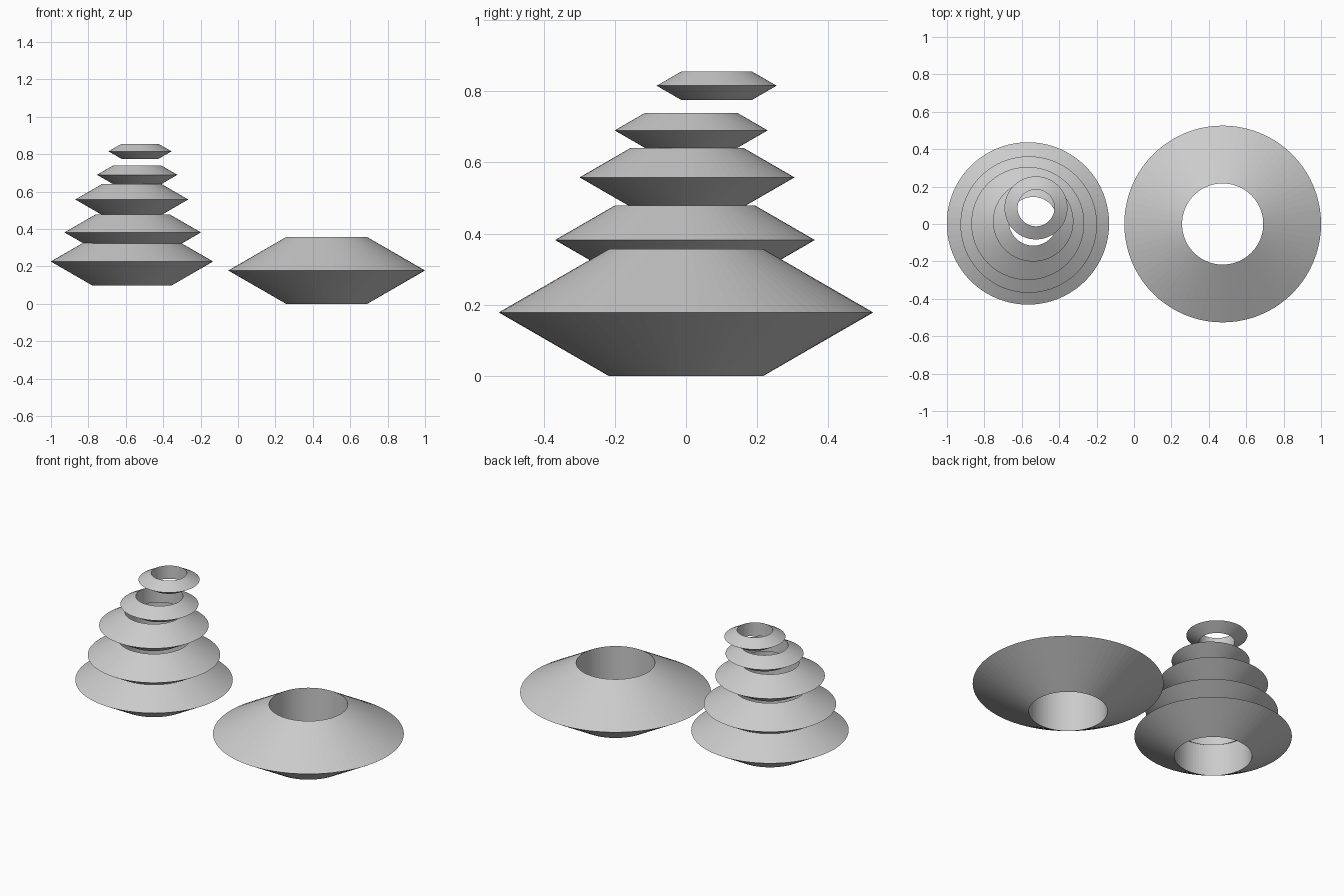
import bpy

if "Cube" in bpy.data.objects:
    bpy.data.objects.remove(bpy.data.objects["Cube"])

# Each ring is a torus with a triangular section: sharp outer rim, straight inner bore
def ring(name, centre, outer, bore):
    tube = (outer - bore) / 1.5
    bpy.ops.mesh.primitive_torus_add(
        major_segments=80, minor_segments=3,
        major_radius=outer - tube, minor_radius=tube, location=centre)
    obj = bpy.context.object
    obj.name = name
    bpy.ops.object.shade_flat()
    return obj

# Large ring resting on the ground
ring("large_ring", (0.474, 0, 0.1785), 0.526, 0.217)

# Stack of shrinking rings, bottom to top: centre, outer radius, bore radius
stack = [
    ((-0.567, 0.003, 0.2265), 0.434, 0.214),
    ((-0.563, -0.003, 0.382), 0.365, 0.197),
    ((-0.568, 0.003, 0.558), 0.302, 0.160),
    ((-0.539, 0.0145, 0.690), 0.215, 0.130),
    ((-0.524, 0.086, 0.8155), 0.1685, 0.0985),
]
for i, (centre, outer, bore) in enumerate(stack, 1):
    ring(f"stack_ring_{i}", centre, outer, bore)
